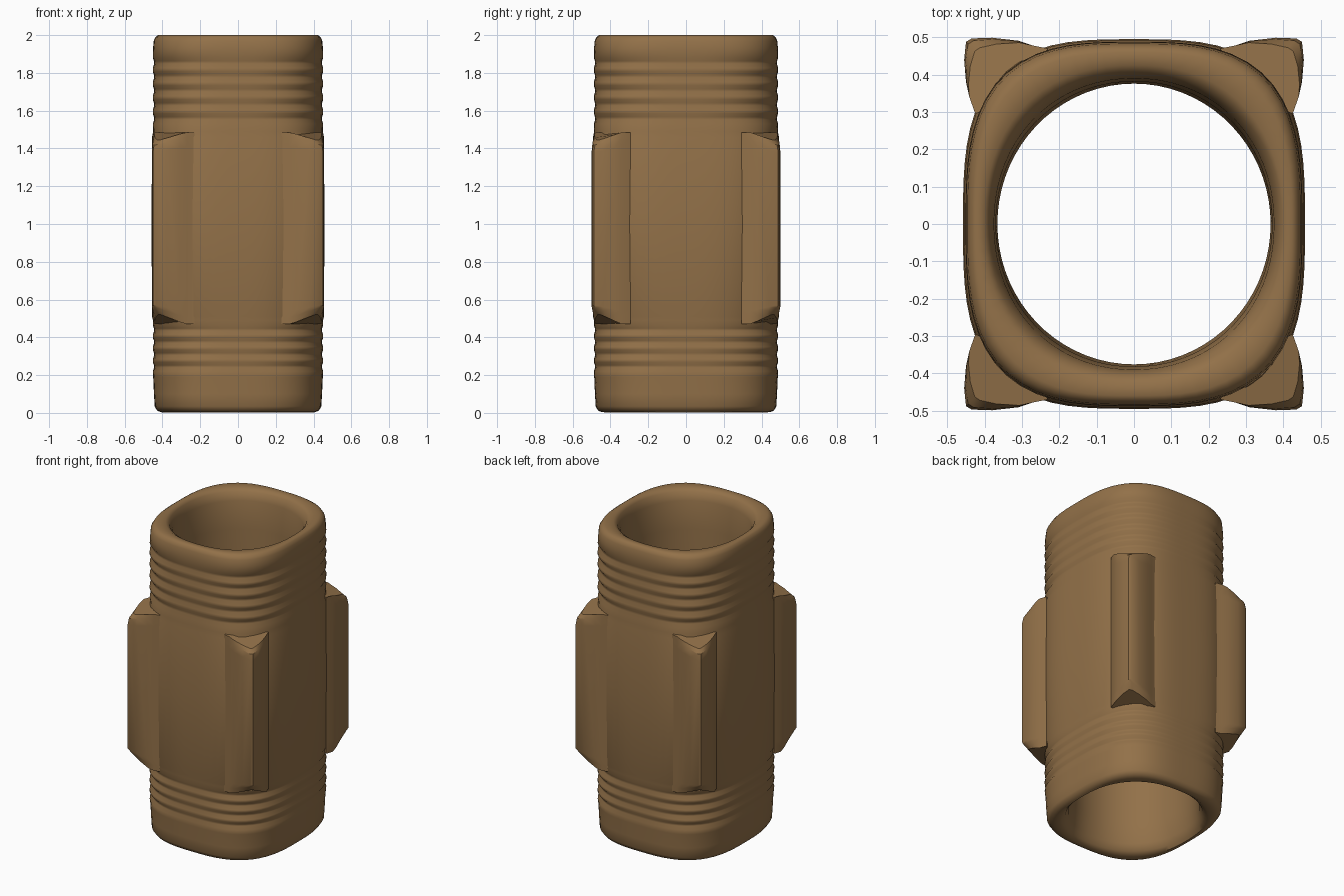
import bpy, bmesh, math

if "Cube" in bpy.data.objects:
    bpy.data.objects.remove(bpy.data.objects["Cube"])

bronze = bpy.data.materials.new("brown bronze")
bronze.diffuse_color = (0.29, 0.165, 0.066, 1)
bronze.use_nodes = True
bronze.node_tree.nodes["Principled BSDF"].inputs["Base Color"].default_value = bronze.diffuse_color
SEG = 72


def ring(bm, z, rx, ry, n):
    """Superellipse ring: n = 2 is an ellipse, a larger n is squarer."""
    verts = []
    for i in range(SEG):
        a = 2 * math.pi * i / SEG
        c, s = math.cos(a), math.sin(a)
        r = (abs(c / rx) ** n + abs(s / ry) ** n) ** (-1 / n)
        verts.append(bm.verts.new((r * c, r * s, z)))
    return verts


def bridge(bm, rings, closed):
    for k in range(len(rings) if closed else len(rings) - 1):
        a, b = rings[k], rings[(k + 1) % len(rings)]
        for i in range(len(a)):
            j = (i + 1) % len(a)
            bm.faces.new((a[i], a[j], b[j], b[i]))


def finish(bm, name, angle):
    bmesh.ops.recalc_face_normals(bm, faces=bm.faces)
    mesh = bpy.data.meshes.new(name)
    bm.to_mesh(mesh)
    bm.free()
    ob = bpy.data.objects.new(name, mesh)
    bpy.context.collection.objects.link(ob)
    mesh.materials.append(bronze)
    bpy.ops.object.select_all(action='DESELECT')
    ob.select_set(True)
    bpy.context.view_layer.objects.active = ob
    bpy.ops.object.shade_smooth_by_angle(angle=math.radians(angle))
    return ob


# Worn threads at a tube end: (z, inset, squareness)
def thread(z0, z1, turns):
    rows = []
    for t in range(turns):
        z, p = z0 + (z1 - z0) * t / turns, (z1 - z0) / turns
        rows += [(z, 0.004, 3.05), (z + p * 0.3, 0.011, 2.85),
                 (z + p * 0.5, 0.010, 2.85), (z + p * 0.75, 0.004, 3.05)]
    return rows


# Hollow tube: outer wall going up, then the bore going down
outer = [(0.005, 0.045, 2.8), (0.012, 0.026, 2.9), (0.035, 0.014, 3.0),
         (0.10, 0.010, 3.0), (0.19, 0.006, 3.0)]
outer += thread(0.22, 0.48, 4) + [(0.49, 0.005, 3.0), (0.51, 0.0, 3.15), (1.0, -0.003, 3.15),
                                  (1.46, 0.0, 3.15), (1.49, 0.006, 3.0)]
outer += thread(1.53, 1.90, 5) + [(1.93, 0.005, 3.0), (1.97, 0.009, 3.0),
                                  (1.99, 0.018, 2.9), (2.0, 0.032, 2.8)]
bore = [(1.995, 0.400, 0.425, 2.3), (1.98, 0.388, 0.405, 2.2), (1.93, 0.375, 0.390, 2.1),
        (1.75, 0.370, 0.382, 2.05), (1.0, 0.366, 0.376, 2.0), (0.2, 0.368, 0.380, 2.05),
        (0.06, 0.374, 0.39, 2.1), (0.02, 0.388, 0.405, 2.2), (0.002, 0.402, 0.425, 2.4)]
bm = bmesh.new()
rings = [ring(bm, z, 0.455 - d, 0.492 - d, n) for z, d, n in outer]
rings += [ring(bm, z, rx, ry, n) for z, rx, ry, n in bore]
bridge(bm, rings, True)
finish(bm, "hollow_tube", 50)

# Four vertical corner ribs: cross-section in the +x +y corner
section = [(0.23, 0.470), (0.27, 0.478), (0.31, 0.491), (0.38, 0.499), (0.435, 0.497),
           (0.450, 0.488), (0.455, 0.44), (0.450, 0.38), (0.441, 0.34), (0.425, 0.295),
           (0.35, 0.33), (0.28, 0.39)]
for sx, sy, place in ((1, -1, "front_right"), (-1, -1, "front_left"),
                      (1, 1, "back_right"), (-1, 1, "back_left")):
    bm = bmesh.new()
    rows = []
    # Ends slope back towards the tube; pull draws the section in at the ends
    for z, pull, slope in ((0.47, 0.06, 0.5), (0.505, 0.015, 0.5), (0.54, 0.0, 0.3),
                           (1.41, 0.0, -0.3), (1.46, 0.012, -0.4), (1.485, 0.05, -0.4)):
        row = []
        for x, y in section:
            out = max(0, math.hypot(x, y) - 0.56)
            k = 1 - pull * out / 0.1
            row.append(bm.verts.new((sx * x * k, sy * y * k, z + slope * out)))
        rows.append(row)
    bridge(bm, rows, False)
    bm.faces.new(rows[0])
    bm.faces.new(rows[-1])
    finish(bm, "corner_rib_" + place, 30)
